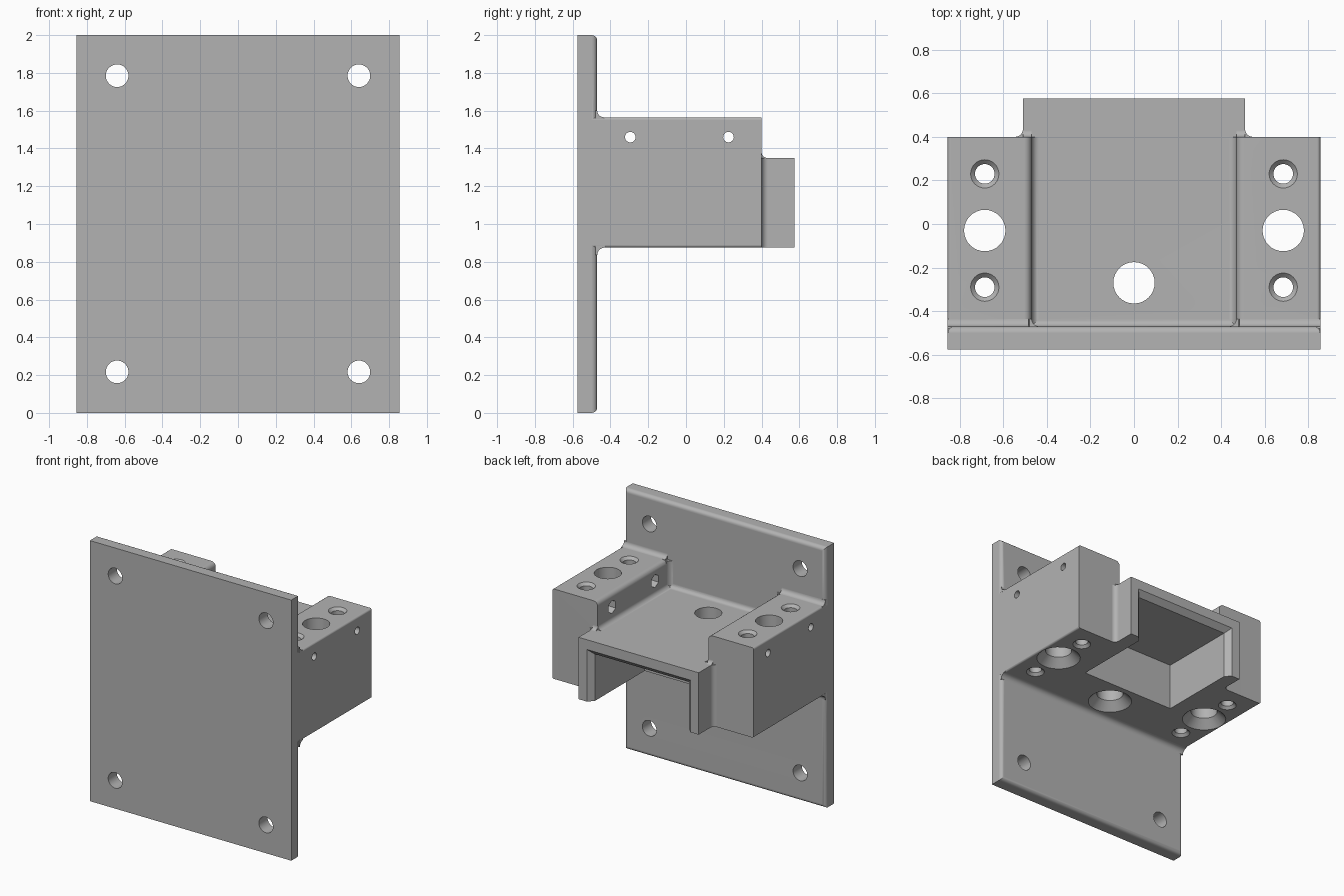
import bpy, bmesh, math
from mathutils import Vector

if "Cube" in bpy.data.objects:
    bpy.data.objects.remove(bpy.data.objects["Cube"], do_unlink=True)

grey = bpy.data.materials.new("mid_grey")
grey.use_nodes = True
grey.diffuse_color = (0.45, 0.45, 0.45, 1)
grey.node_tree.nodes["Principled BSDF"].inputs["Base Color"].default_value = (0.45, 0.45, 0.45, 1)

# Map a flat point (u, v) and a depth w along an axis to space
PLACE = {"x": lambda u, v, w: (w, u, v),
         "y": lambda u, v, w: (u, w, v),
         "z": lambda u, v, w: (u, v, w)}


def finish(name, bm):
    bmesh.ops.recalc_face_normals(bm, faces=bm.faces)
    mesh = bpy.data.meshes.new(name)
    bm.to_mesh(mesh)
    bm.free()
    mesh.materials.append(grey)
    ob = bpy.data.objects.new(name, mesh)
    bpy.context.collection.objects.link(ob)
    return ob


def loft(name, axis, sections):
    """Skin a closed solid through sections given as (depth, outline)."""
    bm = bmesh.new()
    rings = [[bm.verts.new(PLACE[axis](u, v, w)) for u, v in outline] for w, outline in sections]
    n = len(rings[0])
    for a, b in zip(rings, rings[1:]):
        for i in range(n):
            j = (i + 1) % n
            bm.faces.new((a[i], a[j], b[j], b[i]))
    bm.faces.new(rings[0])
    bm.faces.new(rings[-1])
    return finish(name, bm)


def prism(name, axis, outline, lo, hi):
    return loft(name, axis, [(lo, outline), (hi, outline)])


def rect(u0, u1, v0, v1):
    return [(u0, v0), (u1, v0), (u1, v1), (u0, v1)]


def rounded(corners, steps=6):
    """Round the right-angled corners of an outline given as (u, v, radius)."""
    out = []
    for i, (u, v, r) in enumerate(corners):
        p = Vector((u, v))
        a = (Vector(corners[i - 1][:2]) - p).normalized()
        b = (Vector(corners[(i + 1) % len(corners)][:2]) - p).normalized()
        for k in range(steps + 1):
            t = math.pi / 2 * k / steps
            out.append(tuple(p + r * (a + b - b * math.cos(t) - a * math.sin(t))))
    return out


def fillet(axis, u, v, su, sv, r, lo, hi):
    """Concave strip filling an inside corner, sunk slightly into both walls."""
    sink, steps = 0.01, 6
    pts = [(-sink, r), (-sink, -sink), (r, -sink)]
    for k in range(steps + 1):
        t = math.pi / 2 * k / steps
        pts.append((r - r * math.sin(t), r - r * math.cos(t)))
    return prism("fillet", axis, [(u + su * a, v + sv * b) for a, b in pts], lo, hi)


def drill(axis, u, v, steps, sides=32):
    """Hole cutter from (depth, radius) pairs."""
    def ring(r):
        return [(u + r * math.sin(math.tau * i / sides), v + r * math.cos(math.tau * i / sides))
                for i in range(sides)]
    return loft("hole_cutter", axis, [(w, ring(r)) for w, r in steps])


def combine(body, other, operation):
    mod = body.modifiers.new("combine", "BOOLEAN")
    mod.operation = operation
    mod.solver = "EXACT"
    mod.object = other
    bpy.context.view_layer.objects.active = body
    bpy.ops.object.modifier_apply(modifier=mod.name)
    bpy.data.objects.remove(other, do_unlink=True)


W, BACK, TOP, FLOOR, BASE = 0.855, 0.40, 1.565, 1.35, 0.875
PLATE_BACK, PLATE_FRONT, END = -0.47, -0.575, 0.575
CH, TONGUE, R = 0.47, 0.51, 0.035

# Mounting plate with rounded rear edges
bm = bmesh.new()
bmesh.ops.create_cube(bm, size=1)
for vert in bm.verts:
    vert.co = (vert.co.x * 2 * W,
               PLATE_BACK if vert.co.y > 0 else PLATE_FRONT,
               vert.co.z * 2 + 1)
rear = [e for e in bm.edges if all(v.co.y > PLATE_BACK - 0.01 for v in e.verts)]
bmesh.ops.bevel(bm, geom=rear, offset=0.03, segments=5, profile=0.5, affect="EDGES")
body = finish("mounting_bracket", bm)

# Channelled block
channel = rounded([(-W, BASE, 0.015), (W, BASE, 0.015), (W, TOP, 0.015), (CH, TOP, R),
                   (CH, FLOOR, R), (-CH, FLOOR, R), (-CH, TOP, R), (-W, TOP, 0.015)])
parts = [prism("channel_block", "y", channel, -0.53, BACK)]

# Rear tongue
parts.append(prism("rear_tongue", "y", rect(-TONGUE, TONGUE, BASE, FLOOR), 0.3, END))

# Fillets where the parts meet
parts.append(fillet("x", PLATE_BACK, BASE, 1, -1, 0.04, -W, W))
parts.append(fillet("x", PLATE_BACK, FLOOR, 1, 1, R, -CH - 0.01, CH + 0.01))
for s in (-1, 1):
    parts.append(fillet("x", PLATE_BACK, TOP, 1, 1, R, *sorted((s * 0.485, s * W))))
    parts.append(fillet("z", s * CH, PLATE_BACK, -s, 1, R, FLOOR - 0.01, TOP - 0.01))
    parts.append(fillet("z", s * TONGUE, BACK, s, 1, R, BASE, FLOOR))
    parts.append(fillet("x", BACK, FLOOR, 1, 1, 0.03, *sorted((s * CH, s * TONGUE))))
for part in parts:
    combine(body, part, "UNION")

# Pocket under the block, flared at its rear mouth
cutters = [loft("pocket_cutter", "y", [
    (-0.07, rect(-0.40, 0.40, 0.8, 1.235)),
    (0.535, rect(-0.40, 0.40, 0.8, 1.235)),
    (0.60, rect(-0.465, 0.465, 0.8, 1.30))])]

# Large vertical holes, countersunk from below
for x, y in ((0, -0.27), (-0.685, -0.03), (0.685, -0.03)):
    cutters.append(drill("z", x, y, [(BASE - 0.02, 0.177), (BASE + 0.062, 0.095), (1.7, 0.095)]))

for s in (-1, 1):
    # Plate corner holes
    for z in (0.217, 1.785):
        cutters.append(drill("y", s * 0.64, z, [(-0.7, 0.06), (-0.4, 0.06)]))
    # Small vertical holes, countersunk at both ends
    for y in (-0.29, 0.23):
        cutters.append(drill("z", s * 0.685, y, [
            (BASE - 0.01, 0.075), (BASE + 0.02, 0.045),
            (TOP - 0.02, 0.045), (TOP + 0.01, 0.075)]))
    # Cross holes with hexagonal nut pockets inside the channel
    for y in (-0.295, 0.225):
        cutters.append(drill("x", y, 1.46, [(s * 0.42, 0.028), (s * 0.9, 0.028)], 24))
        cutters.append(drill("x", y, 1.46, [(s * 0.42, 0.05), (s * 0.53, 0.05)], 6))
for cutter in cutters:
    combine(body, cutter, "DIFFERENCE")

# Smooth rounded surfaces while keeping edges crisp
for ob in bpy.context.selected_objects:
    ob.select_set(False)
body.select_set(True)
bpy.context.view_layer.objects.active = body
bpy.ops.object.shade_smooth_by_angle(angle=math.radians(30))
normals = body.modifiers.new("even_shading", "WEIGHTED_NORMAL")
normals.keep_sharp = True
